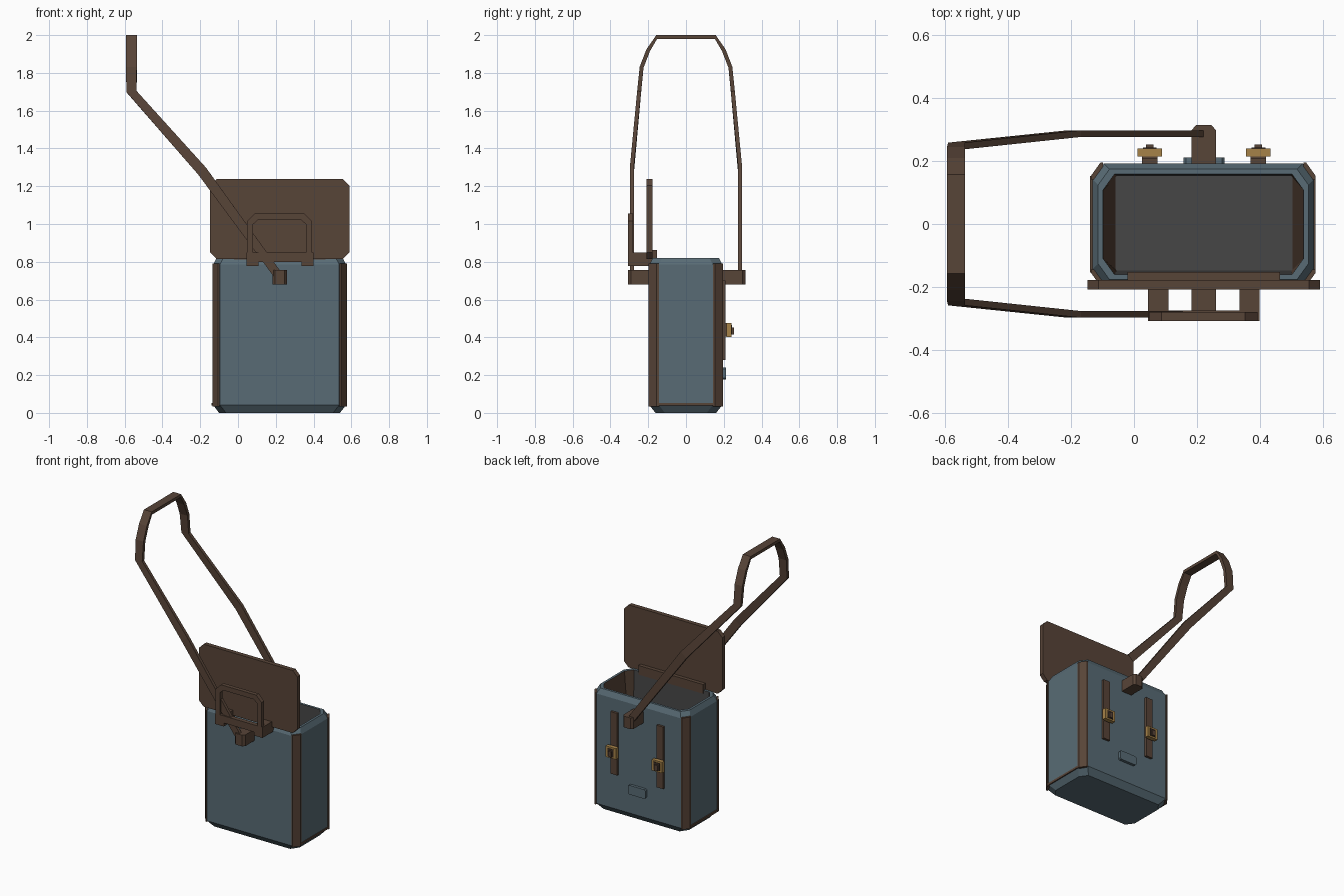
import bpy, bmesh
from mathutils import Vector

if "Cube" in bpy.data.objects:
    bpy.data.objects.remove(bpy.data.objects["Cube"])


def material(name, r, g, b):
    m = bpy.data.materials.new(name)
    m.diffuse_color = (r, g, b, 1)
    m.use_nodes = True
    m.node_tree.nodes["Principled BSDF"].inputs["Base Color"].default_value = m.diffuse_color
    return m


BLUE = material("slate_blue", 0.098, 0.148, 0.178)
BROWN = material("leather_brown", 0.097, 0.058, 0.039)
GREY = material("lining_grey", 0.062, 0.062, 0.062)
GOLD = material("brass", 0.38, 0.225, 0.065)
DARK = material("dark_brown", 0.045, 0.028, 0.02)


def finish(name, bm, *mats):
    bmesh.ops.recalc_face_normals(bm, faces=bm.faces)
    me = bpy.data.meshes.new(name)
    bm.to_mesh(me)
    bm.free()
    for m in mats:
        me.materials.append(m)
    ob = bpy.data.objects.new(name, me)
    bpy.context.collection.objects.link(ob)
    return ob


def loft(bm, rings, close=False, caps=True):
    vs = [[bm.verts.new(p) for p in r] for r in rings]
    n = len(vs[0])
    bands = []
    pairs = list(zip(vs, vs[1:])) + ([(vs[-1], vs[0])] if close else [])
    for a, b in pairs:
        bands.append([bm.faces.new((a[i], a[(i + 1) % n], b[(i + 1) % n], b[i])) for i in range(n)])
    if caps and not close:
        bands.append([bm.faces.new(vs[0]), bm.faces.new(vs[-1])])
    return bands


def box(name, x0, x1, y0, y1, z0, z1, mat):
    bm = bmesh.new()
    loft(bm, [[(x0, y0, z), (x1, y0, z), (x1, y1, z), (x0, y1, z)] for z in (z0, z1)])
    return finish(name, bm, mat)


def octagon(a0, a1, b0, b1, ca, cb):
    return [(a0 + ca, b0), (a1 - ca, b0), (a1, b0 + cb), (a1, b1 - cb),
            (a1 - ca, b1), (a0 + ca, b1), (a0, b1 - cb), (a0, b0 + cb)]


def plate(name, x0, x1, z0, z1, c, y0, y1, mat):
    bm = bmesh.new()
    loft(bm, [[(x, y, z) for x, z in octagon(x0, x1, z0, z1, c, c)] for y in (y0, y1)])
    return finish(name, bm, mat)


# Body: open octagonal box with chamfered base, rim and lined interior
X0, X1, Y0, Y1 = -0.132, 0.572, -0.194, 0.192


def body_ring(z, d, ca=0.036, cb=0.05):
    return [(x, y, z) for x, y in octagon(X0 + d, X1 - d, Y0 + d, Y1 - d, ca, cb)]


floor = [(x, y, 0.06) for x, y in octagon(-0.058, 0.503, -0.148, 0.152, 0.003, 0.003)]
bm = bmesh.new()
bands = loft(bm, [body_ring(0, 0.032), body_ring(0.042, 0), body_ring(0.785, 0),
                  body_ring(0.82, 0.018), body_ring(0.82, 0.034), floor])
for i, f in enumerate(bands[4]):
    f.material_index = 2 if i in (0, 4) else 1
bands[5][1].material_index = 2
finish("bag_body", bm, BLUE, BROWN, GREY)

# Leather strips on the four vertical corners
XC, YC = (X0 + X1) / 2, (Y0 + Y1) / 2
HX, HY = (X1 - X0) / 2, (Y1 - Y0) / 2
for sx in (-1, 1):
    for sy in (-1, 1):
        prof = [(HX - 0.034, HY - 0.01), (HX - 0.034, HY + 0.004), (HX - 0.026, HY + 0.004),
                (HX + 0.004, HY - 0.038), (HX + 0.004, HY - 0.05), (HX - 0.01, HY - 0.05)]
        bm = bmesh.new()
        loft(bm, [[(XC + sx * x, YC + sy * y, z) for x, y in prof] for z in (0.035, 0.79)])
        finish("corner_strip", bm, BROWN)
    # Piping along the bottom of each side
    xe = XC + sx * HX
    box("side_piping", xe - 0.008, xe + 0.004, Y0 + 0.04, Y1 - 0.04, 0.038, 0.052, BROWN)

# Open lid standing at the front, with hinge strip
plate("lid", -0.147, 0.59, 0.815, 1.238, 0.035, -0.208, -0.178, BROWN)
box("lid_hinge", -0.02, 0.464, -0.18, -0.153, 0.80, 0.862, BROWN)

# Small carry loop on the lid
bm = bmesh.new()
arch = [(0.064, 0.83), (0.064, 1.005), (0.098, 1.04), (0.342, 1.04), (0.376, 1.005), (0.376, 0.83)]
inner = [(0.080, 0.83), (0.080, 0.998), (0.106, 1.022), (0.334, 1.022), (0.360, 0.998), (0.360, 0.83)]
outer = [(0.048, 0.83), (0.048, 1.015), (0.088, 1.055), (0.352, 1.055), (0.392, 1.015), (0.392, 0.83)]
loft(bm, [[(a[0], -0.308, a[1]), (b[0], -0.308, b[1]), (b[0], -0.28, b[1]), (a[0], -0.28, a[1])]
          for a, b in zip(outer, inner)])
finish("carry_loop", bm, BROWN)
box("carry_loop_bar", 0.10, 0.34, -0.305, -0.275, 0.80, 0.848, BROWN)
for x in (0.077, 0.367):
    box("carry_loop_mount", x - 0.032, x + 0.032, -0.308, -0.16, 0.778, 0.85, BROWN)

# Mounts for the long strap, outer corners chamfered
for s, base, end in ((-1, 0.17, 0.308), (1, 0.17, 0.314)):
    prof = [(0.183, base), (0.26, base), (0.26, end - 0.016), (0.246, end), (0.197, end), (0.183, end - 0.016)]
    bm = bmesh.new()
    loft(bm, [[(x, s * y, z) for x, y in prof] for z in (0.68, 0.756)])
    finish("strap_mount", bm, BROWN)

# Long shoulder strap: flat band swept along a mirrored path
half = [((0.215, 0.287, 0.725), (0.79, 0, 0.61), 0.045),
        ((-0.19, 0.287, 1.28), (0.77, 0, 0.64), 0.055),
        ((-0.563, 0.248, 1.70), (0.97, 0, 0.1), 0.054),
        ((-0.565, 0.235, 1.83), (1, 0, 0), 0.058),
        ((-0.565, 0.20, 1.92), (1, 0, 0), 0.058),
        ((-0.565, 0.155, 1.99), (1, 0, 0), 0.058)]
path = [(Vector(p), Vector(w), k) for p, w, k in half]
path += [(Vector((p.x, -p.y, p.z)), w, k) for p, w, k in reversed(path)]
rings = []
for i, (p, w, k) in enumerate(path):
    a = path[max(i - 1, 0)][0]
    b = path[min(i + 1, len(path) - 1)][0]
    w = w.normalized() * k / 2
    t = (b - a).cross(w).normalized() * 0.0105
    rings.append([p + w + t, p - w + t, p - w - t, p + w - t])
for r in rings:
    for v in r:
        v.z = min(v.z, 2.0)
for r in (rings[5], rings[6]):
    for j in range(4):
        r[j].z = 2.0 if r[j].z > 1.99 else 1.98
bm = bmesh.new()
loft(bm, rings)
finish("shoulder_strap", bm, BROWN)

# Two closing straps with brass buckles on the back
for x in (0.05, 0.395):
    box("closing_strap", x - 0.025, x + 0.025, 0.185, 0.208, 0.28, 0.70, BROWN)
    box("strap_keeper", x - 0.025, x + 0.025, 0.20, 0.218, 0.405, 0.475, BROWN)
    box("buckle", x - 0.039, x + 0.039, 0.215, 0.24, 0.403, 0.477, GOLD)
    box("buckle_slot", x - 0.022, x + 0.022, 0.238, 0.243, 0.414, 0.466, DARK)
    box("buckle_pin", x - 0.012, x + 0.012, 0.24, 0.253, 0.415, 0.452, BROWN)

# Small blue tag plate low on the back
plate("tag_plate", 0.157, 0.288, 0.178, 0.24, 0.008, 0.185, 0.211, BLUE)
